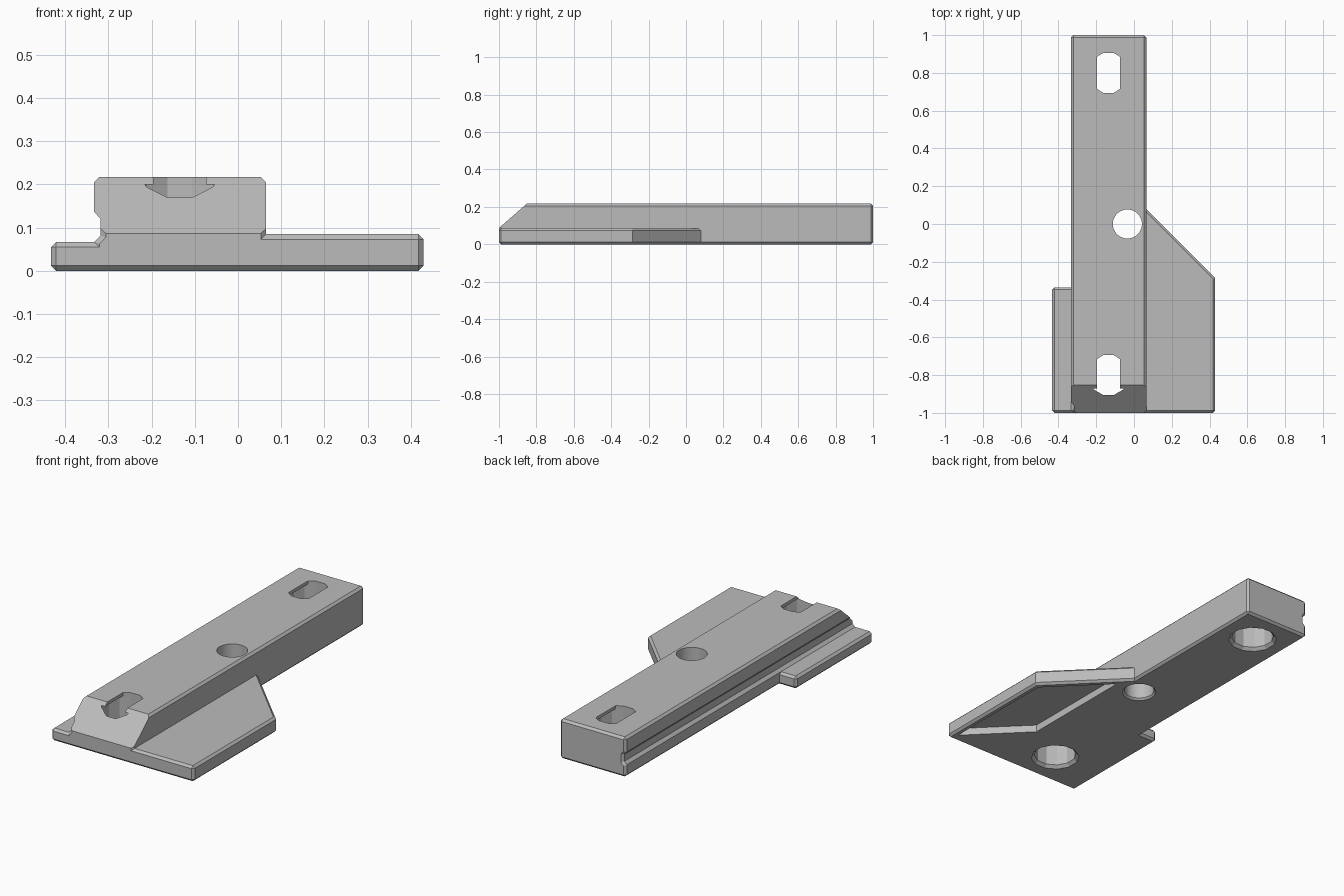
import bpy, bmesh, math
from mathutils import Vector

if "Cube" in bpy.data.objects:
    bpy.data.objects.remove(bpy.data.objects["Cube"])

grey = bpy.data.materials.new("plain_grey")
grey.use_nodes = True
grey.diffuse_color = (0.5, 0.5, 0.5, 1)
grey.node_tree.nodes["Principled BSDF"].inputs["Base Color"].default_value = (0.5, 0.5, 0.5, 1)


def prism(name, points, offset, helper=True):
    """Extrude a closed polygon of 3D points along an offset vector."""
    bm = bmesh.new()
    face = bm.faces.new([bm.verts.new(p) for p in points])
    out = bmesh.ops.extrude_face_region(bm, geom=[face])
    moved = [v for v in out["geom"] if isinstance(v, bmesh.types.BMVert)]
    bmesh.ops.translate(bm, verts=moved, vec=Vector(offset))
    bmesh.ops.recalc_face_normals(bm, faces=bm.faces)
    mesh = bpy.data.meshes.new(name)
    bm.to_mesh(mesh)
    bm.free()
    mesh.materials.append(grey)
    ob = bpy.data.objects.new(name, mesh)
    bpy.context.collection.objects.link(ob)
    ob.hide_render = helper
    return ob


def apply_modifiers(ob):
    bpy.context.view_layer.update()
    graph = bpy.context.evaluated_depsgraph_get()
    mesh = bpy.data.meshes.new_from_object(ob.evaluated_get(graph))
    ob.modifiers.clear()
    ob.data = mesh


def chamfer(ob, width=0.012):
    mod = ob.modifiers.new("chamfer", "BEVEL")
    mod.width, mod.segments = width, 1
    mod.limit_method, mod.angle_limit = "ANGLE", math.radians(60)
    apply_modifiers(ob)


def combine(ob, other, operation):
    mod = ob.modifiers.new(operation, "BOOLEAN")
    mod.object, mod.operation, mod.solver = other, operation, "EXACT"
    apply_modifiers(ob)
    bpy.data.objects.remove(other)


def ring(x, y, z, radius, sides):
    step = 2 * math.pi / sides
    return [(x + radius * math.cos((i + 0.5) * step),
             y + radius * math.sin((i + 0.5) * step), z) for i in range(sides)]


def cone(name, x, y, z, low, high, height, sides):
    """Round cutter, wider at its lower end for a countersink."""
    ob = prism(name, ring(x, y, z, low, sides), (0, 0, height))
    for v in ob.data.vertices:
        if v.co.z > z + height / 2:
            v.co.x = x + (v.co.x - x) * high / low
            v.co.y = y + (v.co.y - y) * high / low
    return ob


def flat(points, z):
    return [(x, y, z) for x, y in points]


# Long bar with a groove along its left-hand side
LEFT, RIGHT, TOP = -0.333, 0.065, 0.217
section = [(LEFT, 0), (RIGHT, 0), (RIGHT, TOP), (LEFT, TOP),
           (LEFT, 0.137), (-0.318, 0.12), (-0.318, 0.082), (LEFT, 0.067)]
bar = prism("mounting_bar", [(x, -1, z) for x, z in section], (0, 2, 0), False)
chamfer(bar)

# Sloped front end
slope = [(-1.1, -0.001), (-1.1, 0.4), (-0.642, 0.4), (-1, 0.087)]
slope[0] = (-1.1, 0.087)
combine(bar, prism("slope_cutter", [(-0.6, y, z) for y, z in slope], (1.2, 0, 0)), "DIFFERENCE")

# Side flanges, with chamfered edges
wing = [(-0.15, -1), (0.43, -1), (0.43, -0.285), (0.065, 0.08), (-0.15, 0.08)]
right_wing = prism("wide_flange", flat(wing, 0), (0, 0, 0.085))
chamfer(right_wing)
ledge = [(-0.433, -1), (-0.25, -1), (-0.25, -0.335), (-0.433, -0.335)]
left_ledge = prism("narrow_flange", flat(ledge, 0), (0, 0, 0.067))
chamfer(left_ledge)
combine(bar, right_wing, "UNION")
combine(bar, left_ledge, "UNION")

# Shallow pocket under the wide flange
pocket = [(0.4, -0.95), (0.4, -0.3), (0.11, -0.01), (0.11, -0.66)]
combine(bar, prism("pocket_cutter", flat(pocket, -0.05), (0, 0, 0.09)), "DIFFERENCE")

# Bolt holes: round bore, slot through the thin top, countersunk underside
for y in (-0.8, 0.8):
    x = -0.135
    bore = cone("bore_cutter", x, y, -0.05, 0.109, 0.109, 0.25, 12)
    combine(bar, bore, "DIFFERENCE")
    slot = [(px, py) for px, py, _ in ring(x, y, 0, 0.109, 12)]
    slot = [(x + max(-0.061, min(0.061, px - x)),
             y + math.copysign(0.085, py - y) if abs(px - x) > 0.061 else py) for px, py in slot]
    outline = []
    for p in slot:
        if not any((Vector(p) - Vector(q)).length < 0.001 for q in outline):
            outline.append(p)
    combine(bar, prism("slot_cutter", flat(outline, 0.15), (0, 0, 0.2)), "DIFFERENCE")
    combine(bar, cone("sink_cutter", x, y, -0.016, 0.141, 0.109, 0.032, 12), "DIFFERENCE")

# Plain centre hole
combine(bar, cone("hole_cutter", -0.035, 0, -0.1, 0.077, 0.077, 0.5, 40), "DIFFERENCE")
combine(bar, cone("hole_sink_cutter", -0.035, 0, -0.01, 0.097, 0.077, 0.02, 40), "DIFFERENCE")

# Crisp faces, smooth hole walls
bpy.ops.object.select_all(action="DESELECT")
bpy.context.view_layer.objects.active = bar
bar.select_set(True)
bpy.ops.object.shade_smooth_by_angle(angle=math.radians(15))
